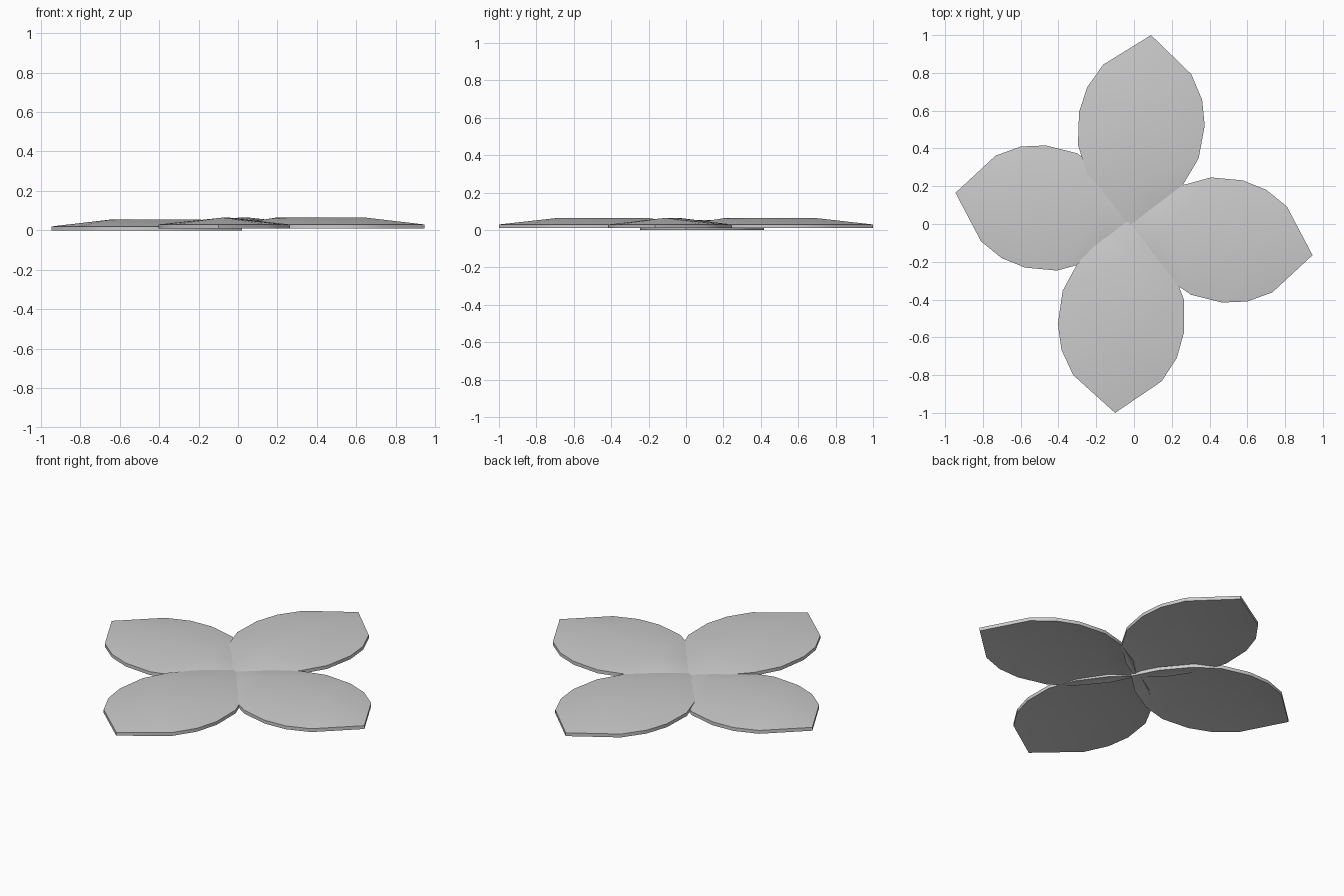
import bpy, bmesh
from mathutils import Vector

cube = bpy.data.objects.get("Cube")
if cube:
    bpy.data.objects.remove(cube, do_unlink=True)

THICK = 0.02
EDGE_Z, RIDGE_Z = 0.01, 0.045      # underside heights above the petal's own base

# Half outline from base to tip: fraction of length, half width
OUTLINE = [(0.1, 0.13), (0.245, 0.25), (0.388, 0.315), (0.561, 0.328),
           (0.694, 0.3), (0.82, 0.23)]
RIDGE = (0.22, 0.69)               # ends of the level part of the midrib

grey = bpy.data.materials.new("petal grey")
grey.use_nodes = True
colour = (0.6, 0.6, 0.6, 1)
grey.diffuse_color = colour
grey.node_tree.nodes["Principled BSDF"].inputs["Base Color"].default_value = colour


def petal(name, base, tip, lift, width):
    """Roof-shaped shell with a raised midrib, running from base to tip."""
    base, tip = Vector(base), Vector(tip)
    along = tip - base
    across = Vector((-along.y, along.x)).normalized()
    bm = bmesh.new()

    def vert(u, v, z):
        p = base + along * u + across * v * width
        return bm.verts.new((p.x, p.y, z + lift))

    root, point = vert(0, 0, EDGE_Z), vert(1, 0, EDGE_Z)
    inner, outer = (vert(u, 0, RIDGE_Z) for u in RIDGE)
    for side in (1, -1):
        rim = [root] + [vert(u, v * side, EDGE_Z) for u, v in OUTLINE] + [point]
        # Fans around both midrib points, joined by one triangle
        tris = [(inner, rim[i], rim[i + 1]) for i in range(3)]
        tris += [(outer, rim[i], rim[i + 1]) for i in range(3, 7)]
        tris.append((inner, rim[3], outer))
        for t in tris:
            bm.faces.new(t if side < 0 else t[::-1])
    bmesh.ops.recalc_face_normals(bm, faces=bm.faces)
    if sum(f.normal.z for f in bm.faces) > 0:
        bmesh.ops.reverse_faces(bm, faces=bm.faces)

    # Give the sheet its thickness straight upwards
    ret = bmesh.ops.extrude_face_region(bm, geom=bm.faces[:], use_keep_orig=True)
    top = [g for g in ret["geom"] if isinstance(g, bmesh.types.BMVert)]
    bmesh.ops.translate(bm, verts=top, vec=(0, 0, THICK))
    bmesh.ops.recalc_face_normals(bm, faces=bm.faces)

    mesh = bpy.data.meshes.new(name)
    bm.to_mesh(mesh)
    bm.free()
    mesh.materials.append(grey)
    obj = bpy.data.objects.new(name, mesh)
    bpy.context.collection.objects.link(obj)
    bpy.ops.object.select_all(action="DESELECT")
    obj.select_set(True)
    bpy.context.view_layer.objects.active = obj
    bpy.ops.object.shade_smooth_by_angle()


# The right petal sits slightly lower than the other three
petal("left_petal", (-0.02, 0), (0.945, -0.165), 0, 1)
petal("back_petal", (-0.02, -0.01), (0.09, 1), 0, 1.02)
petal("right_petal", (0.02, 0), (-0.945, 0.165), -0.01, 1)
petal("front_petal", (-0.03, 0.02), (-0.1, -1), 0, 1.02)
